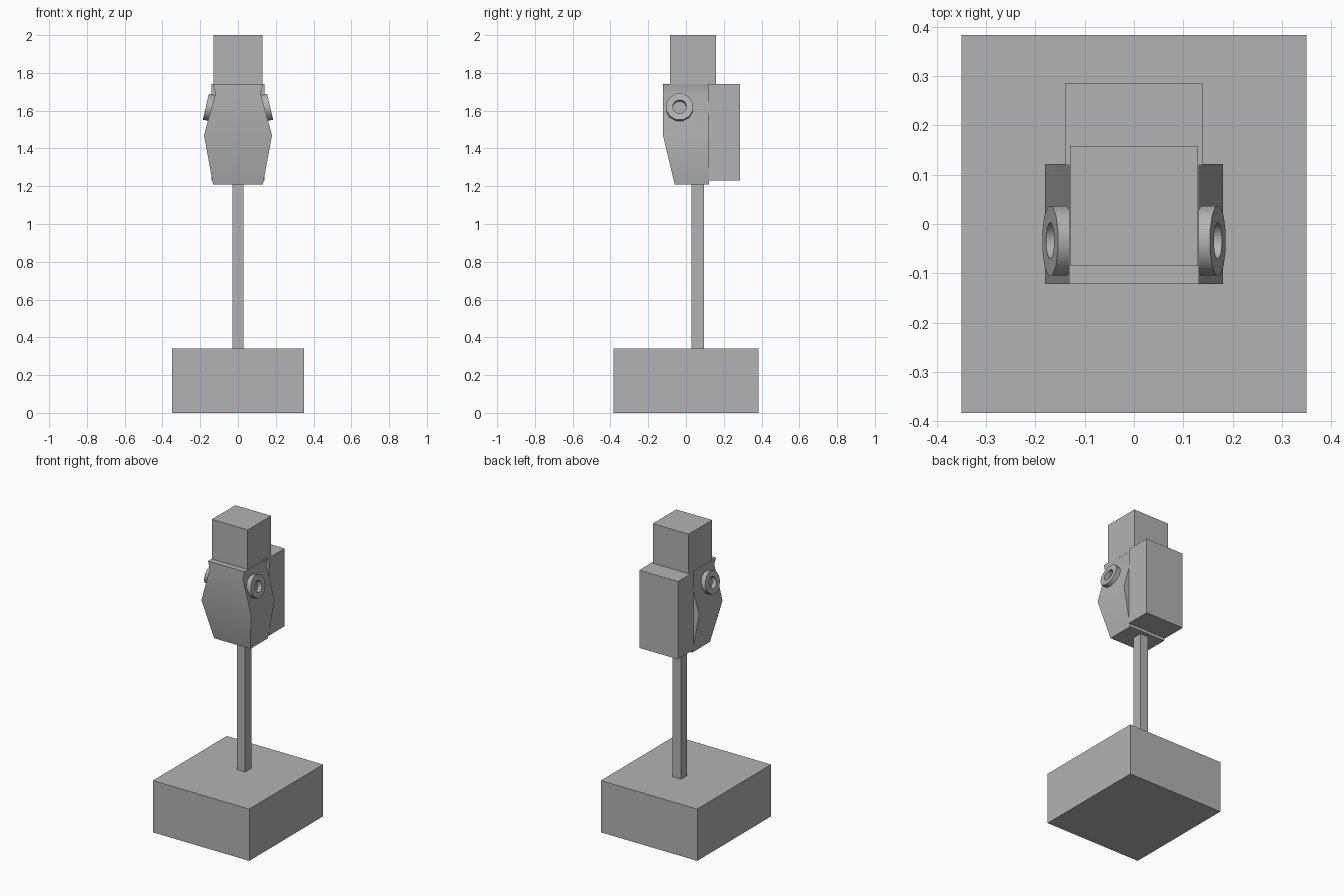
import bpy, bmesh, math
from mathutils import Matrix, Vector

cube = bpy.data.objects.get("Cube")
if cube:
    bpy.data.objects.remove(cube)

grey = bpy.data.materials.new("plain grey")
grey.use_nodes = True
colour = (0.45, 0.45, 0.45, 1)
grey.diffuse_color = colour
grey.node_tree.nodes["Principled BSDF"].inputs["Base Color"].default_value = colour


def finish(name, bm, smooth=False):
    """Turn a bmesh into a named grey object."""
    bmesh.ops.recalc_face_normals(bm, faces=bm.faces)
    mesh = bpy.data.meshes.new(name)
    bm.to_mesh(mesh)
    bm.free()
    mesh.materials.append(grey)
    obj = bpy.data.objects.new(name, mesh)
    bpy.context.collection.objects.link(obj)
    if smooth:
        bpy.ops.object.select_all(action="DESELECT")
        obj.select_set(True)
        bpy.context.view_layer.objects.active = obj
        bpy.ops.object.shade_smooth_by_angle(angle=math.radians(31))
    return obj


def box(name, half_x, y0, y1, z0, z1):
    bm = bmesh.new()
    bmesh.ops.create_cube(bm, size=1)
    bmesh.ops.scale(bm, verts=bm.verts, vec=(2 * half_x, y1 - y0, z1 - z0))
    bmesh.ops.translate(bm, verts=bm.verts, vec=(0, (y0 + y1) / 2, (z0 + z1) / 2))
    return finish(name, bm)


def loft(name, rings, closed=False):
    """Skin a list of vertex rings, capping the ends unless closed."""
    bm = bmesh.new()
    loops = [[bm.verts.new(p) for p in ring] for ring in rings]
    pairs = list(zip(loops, loops[1:]))
    if closed:
        pairs.append((loops[-1], loops[0]))
    else:
        bm.faces.new(loops[0])
        bm.faces.new(loops[-1])
    for a, b in pairs:
        for i in range(len(a)):
            j = (i + 1) % len(a)
            bm.faces.new((a[i], a[j], b[j], b[i]))
    return finish(name, bm, smooth=True)


# Stand
box("base", 0.35, -0.383, 0.383, 0, 0.34)
box("post", 0.03, 0.03, 0.095, 0.34, 1.22)

# Torso: height, half width, front depth
sections = [(1.21, 0.132, -0.06), (1.47, 0.18, -0.122),
            (1.69, 0.12, -0.122), (1.74, 0.132, -0.122)]
loft("torso", [[(-w, f, z), (w, f, z), (w, 0.122, z), (-w, 0.122, z)]
               for z, w, f in sections])

# Head and backpack
box("head", 0.13, -0.085, 0.158, 1.73, 2.0)
box("backpack", 0.14, 0.12, 0.285, 1.23, 1.74)

# Hollow shoulder sockets, tilted upward
sides = 12
for side, name in ((1, "left_socket"), (-1, "right_socket")):
    tilt = Matrix.Rotation(math.radians(-13), 3, "Y")
    rings = []
    for radius, depth in ((0.073, 0), (0.073, -0.055), (0.037, -0.055), (0.037, 0)):
        ring = []
        for i in range(sides):
            a = math.tau * (i + 0.5) / sides
            p = tilt @ Vector((depth, radius * math.cos(a), radius * math.sin(a)))
            p += Vector((0.17, -0.034, 1.621))
            ring.append((side * p.x, p.y, p.z))
        rings.append(ring)
    loft(name, rings, closed=True)
